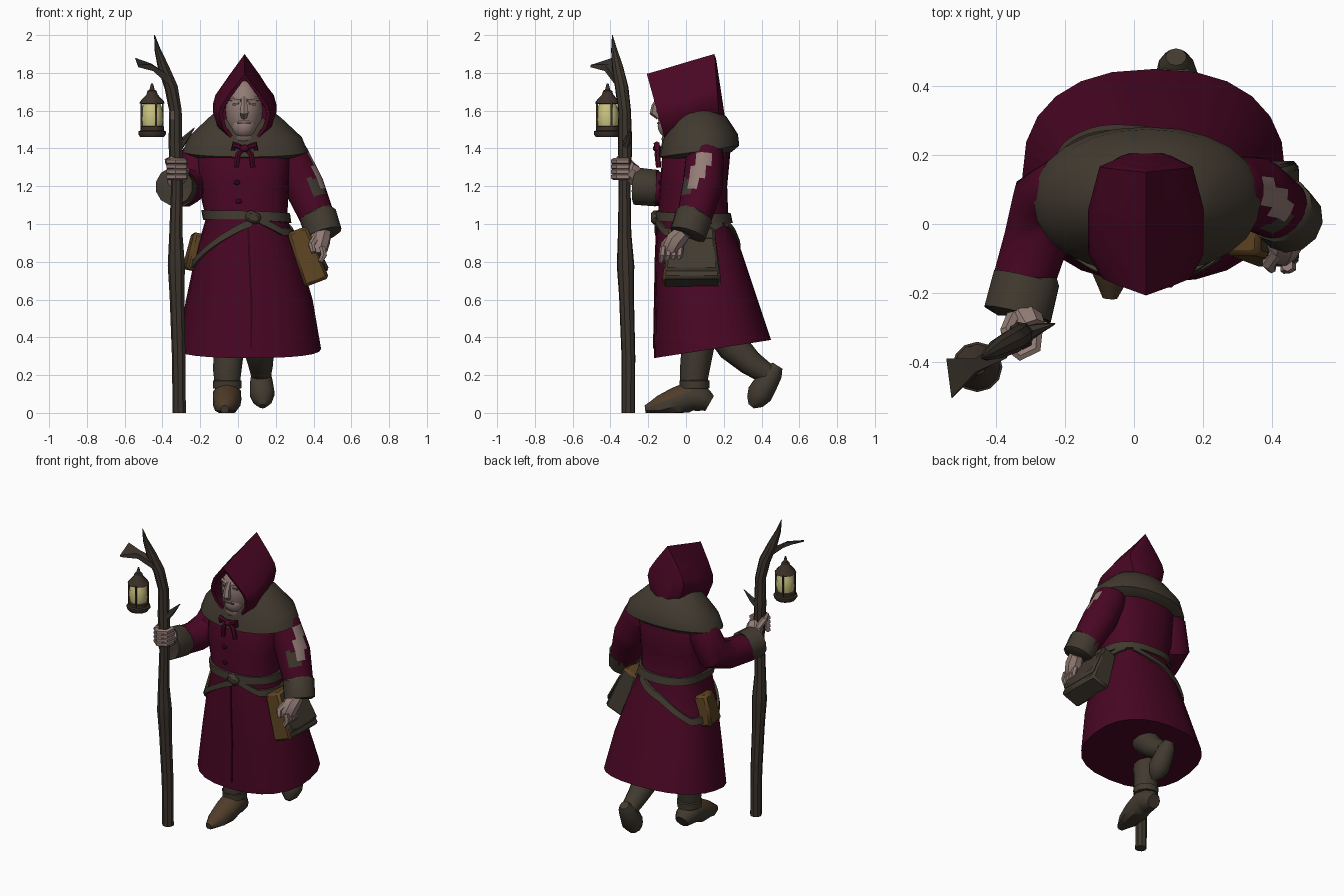
import bpy, bmesh, math
from mathutils import Vector, Matrix, Euler

cube = bpy.data.objects.get("Cube")
if cube:
    bpy.data.objects.remove(cube)


def material(name, r, g, b):
    m = bpy.data.materials.new(name)
    m.use_nodes = True
    m.diffuse_color = (r, g, b, 1)
    m.node_tree.nodes["Principled BSDF"].inputs["Base Color"].default_value = (r, g, b, 1)
    return m


MAROON = material("maroon cloth", .066, .002, .017)
SEAM = material("dark maroon seam", .028, .001, .008)
TAUPE = material("taupe wool", .053, .042, .029)
BARK = material("bark", .046, .035, .026)
SKIN = material("skin", .29, .2, .178)
SHADE = material("face crease", .13, .085, .075)
OCHRE = material("ochre leather", .105, .055, .015)
BOOT = material("boot brown", .08, .046, .022)
GLOW = material("lantern glow", .6, .56, .22)
METAL = material("dark metal", .045, .03, .022)
parts = []


def finish(name, bm, mats, rule=None):
    """Turn a bmesh into a named object; rule picks a material slot per face."""
    bmesh.ops.recalc_face_normals(bm, faces=bm.faces[:])
    bm.normal_update()
    if rule:
        for f in bm.faces:
            f.material_index = rule(f.calc_center_median(), f.normal)
    me = bpy.data.meshes.new(name)
    bm.to_mesh(me)
    bm.free()
    for m in mats:
        me.materials.append(m)
    ob = bpy.data.objects.new(name, me)
    bpy.context.collection.objects.link(ob)
    parts.append(ob)


def skin_rings(name, rings, mats, rule=None, loop=False):
    """Bridge equal rings of points into a surface, capped unless looped."""
    bm = bmesh.new()
    vs = [[bm.verts.new(p) for p in ring] for ring in rings]
    n = len(vs[0])
    for a, b in list(zip(vs, vs[1:])) + ([(vs[-1], vs[0])] if loop else []):
        for i in range(n):
            j = (i + 1) % n
            bm.faces.new((a[i], a[j], b[j], b[i]))
    if not loop:
        bm.faces.new(vs[0])
        bm.faces.new(vs[-1])
    finish(name, bm, mats, rule)


def tube(name, path, mat, n=8, cuts=1, rule=None, extra=(), grounded=False):
    """Round limb through (x, y, z, radius) stations."""
    st = []
    for a, b in zip(path, path[1:]):
        st += [tuple(p + (q - p) * k / cuts for p, q in zip(a, b)) for k in range(cuts)]
    st.append(path[-1])
    pts = [Vector(s[:3]) for s in st]
    u, rings = None, []
    for i, p in enumerate(pts):
        t = (pts[min(i + 1, len(pts) - 1)] - pts[max(i - 1, 0)]).normalized()
        if u is None:
            u = Vector((1, 0, 0)) if abs(t.x) < .9 else Vector((0, 1, 0))
        u = (u - t * u.dot(t)).normalized()
        v = t.cross(u)
        ring = []
        for k in range(n):
            a = math.tau * (k + .5) / n
            q = p + (u * math.cos(a) + v * math.sin(a)) * st[i][3]
            if grounded:
                q.z = max(q.z, 0)
            ring.append(q)
        rings.append(ring)
    skin_rings(name, rings, [mat, *extra], rule)


def oval(cx, cy, z, rx, ry, slope=0, n=24, power=.85):
    ring = []
    for k in range(n):
        a = math.tau * k / n
        c, s = math.cos(a), math.sin(a)
        y = math.copysign(abs(s) ** power, s) * ry
        ring.append(Vector((cx + math.copysign(abs(c) ** power, c) * rx, cy + y, z + slope * y)))
    return ring


def block(name, center, size, rot, mats, taper=1, rule=None, bevel=.015):
    """Bevelled box, narrowed at the top by taper."""
    bm = bmesh.new()
    bmesh.ops.create_cube(bm, size=1)
    for v in bm.verts:
        k = taper if v.co.z > 0 else 1
        v.co = Vector((v.co.x * size[0] * k, v.co.y * size[1] * k, v.co.z * size[2]))
    if bevel:
        bmesh.ops.bevel(bm, geom=bm.edges[:], offset=bevel, segments=1, affect='EDGES')
    bm.transform(Matrix.Translation(center) @ Euler(rot).to_matrix().to_4x4())
    finish(name, bm, mats, rule)


def ball(name, center, size, mat):
    bm = bmesh.new()
    bmesh.ops.create_uvsphere(bm, u_segments=14, v_segments=10, radius=1)
    bm.transform(Matrix.Translation(center) @ Matrix.Diagonal((*size, 1)))
    finish(name, bm, [mat])


# Robe: flared skirt, waist, chest (cx, cy, z, rx, ry, slope)
ROBE = [(.058, .14, .338, .382, .31, .155), (.06, .105, .6, .335, .27, .05), (.05, .068, .85, .272, .228, 0),
        (.045, .037, 1.03, .215, .187, 0), (.03, .04, 1.2, .24, .178, 0), (.03, .055, 1.38, .25, .18, 0),
        (.035, .06, 1.5, .17, .11, 0)]
skin_rings("robe", [oval(*r) for r in ROBE], [MAROON])


def robe_point(deg, z, off=0):
    for a, b in zip(ROBE, ROBE[1:]):
        if z <= b[2]:
            break
    t = (z - a[2]) / (b[2] - a[2])
    cx, cy, _, rx, ry, _ = (p + (q - p) * t for p, q in zip(a, b))
    c, s = math.cos(math.radians(deg)), math.sin(math.radians(deg))
    return Vector((cx + math.copysign(abs(c) ** .85, c) * (rx + off),
                   cy + math.copysign(abs(s) ** .85, s) * (ry + off), z))


def strap(name, stations, width, mat, loop=False):
    """Flat band wrapped on the robe through (angle, height) stations."""
    rings = []
    for (a0, z0), (a1, z1) in zip(stations, stations[1:]):
        for k in range(8):
            a, z = a0 + (a1 - a0) * k / 8, z0 + (z1 - z0) * k / 8
            rings.append([robe_point(a, z + dz * width / 2, off)
                          for dz, off in ((-1, -.01), (-1, .014), (1, .014), (1, -.01))])
    skin_rings(name, rings, [mat], loop=loop)


# Belts, seam, buttons and buckle
strap("waist_belt", [(-90, 1.045), (0, 1.03), (90, 1.03), (180, 1.05), (270, 1.045)], .05, TAUPE, True)
strap("sagging_belt", [(-85, 1.01), (-120, .92), (-165, .79), (-215, .8), (-260, .92), (-310, 1.02)], .04, TAUPE)
strap("bag_strap", [(-80, 1.03), (-45, .96), (0, .95), (50, 1.02)], .04, TAUPE)
block("belt_knot", (.08, -.165, 1.035), (.08, .04, .06), (0, .4, 0), [TAUPE])
tube("front_seam", [(*robe_point(-89, z), .007) for z in (.34, .6, .85, 1.01)], SEAM, 4)
for z in (1.12, 1.22):
    ball("button", robe_point(-96, z, .002), (.018, .008, .013), SEAM)

# Shoulder cape
CAPE = [(.038, .07, 1.36, .28, .17, .12), (.038, .07, 1.385, .33, .212, .14), (.038, .075, 1.46, .3, .2, .08),
        (.036, .07, 1.56, .195, .145, .05), (.035, .05, 1.62, .12, .1, 0)]
skin_rings("shoulder_cape", [oval(*c, power=.93) for c in CAPE], [TAUPE])

# Hood: pointed sections from the recessed opening to the high back
HALF = [(0, 1), (.3, .86), (.6, .72), (.92, .55), (1, .43), (.85, .24), (.5, .08), (0, 0)]
outline = HALF + [(-u, v) for u, v in HALF[-2:0:-1]]


def hood_ring(y, tilt, half, bottom, top):
    return [(.035 + u * half, y - tilt * (v - .5), bottom + v * (top - bottom)) for u, v in outline]


skin_rings("hood", [hood_ring(-.06, .04, .115, 1.43, 1.77), hood_ring(-.15, .1, .115, 1.435, 1.77),
                    hood_ring(-.155, .105, .135, 1.415, 1.795), hood_ring(-.09, .06, .168, 1.42, 1.82),
                    hood_ring(.04, .02, .168, 1.46, 1.865), hood_ring(.165, .03, .135, 1.5, 1.9),
                    hood_ring(.185, .05, .085, 1.54, 1.87)], [MAROON])

# Face
ball("head", (.032, -.035, 1.605), (.1, .12, .165), SKIN)
tube("nose", [(.032, -.138, 1.67, .014), (.032, -.162, 1.625, .02), (.032, -.168, 1.59, .026), (.032, -.143, 1.565, .016)],
     SKIN, 6)
ball("jaw", (.032, -.08, 1.52), (.066, .07, .07), SKIN)
ball("throat", (.032, -.07, 1.45), (.07, .06, .035), SHADE)
block("mouth", (.032, -.147, 1.533), (.07, .012, .009), (0, 0, 0), [SHADE], bevel=0)
for s in (-1, 1):
    block("eye", (.032 + s * .043, -.138, 1.635), (.035, .014, .012), (0, s * .15, s * .3), [SHADE], bevel=0)
    tube("brow", [(.032 + s * .015, -.142, 1.655, .011), (.032 + s * .075, -.11, 1.662, .012)], SKIN, 6)
    # Collar tie
    tube("tie_end", [(.035, -.145, 1.41, .014), (.035 + s * .035, -.152, 1.37, .015), (.035 + s * .045, -.145, 1.3, .014)],
         MAROON, 6)
    tube("tie_loop", [(.035, -.15, 1.4, .012), (.035 + s * .06, -.155, 1.42, .018), (.035 + s * .06, -.15, 1.39, .012)],
         MAROON, 6)
ball("tie_knot", (.035, -.155, 1.4), (.025, .02, .02), MAROON)


# Sleeves and cuffs, with worn patches on the left sleeve
def worn(c, n):
    middle = .07 + (c.z - 1.29) * .35
    if n.x > .3 and 1.2 < c.z < 1.375 and abs(c.y - middle) < .025 + (c.z - 1.2) * .14:
        return 1
    return 2 if n.x > .1 and 1.15 < c.z < 1.24 and c.y < .03 else 0


tube("left_sleeve", [(.22, .1, 1.42, .075), (.275, .1, 1.36, .1), (.35, .088, 1.2, .107), (.435, .035, 1.0, .089)],
     MAROON, 22, 7, worn, (SKIN, TAUPE))
tube("left_cuff", [(.42, .045, 1.05, .085), (.423, .042, 1.045, .1), (.455, .01, .945, .098), (.456, .008, .94, .07)], TAUPE, 12)
tube("right_sleeve", [(-.15, .1, 1.42, .08), (-.2, .1, 1.36, .1), (-.25, .065, 1.22, .108),
                      (-.285, -.05, 1.185, .097), (-.325, -.18, 1.185, .092)], MAROON, 12)
tube("right_cuff", [(-.312, -.155, 1.19, .09), (-.312, -.158, 1.19, .1), (-.338, -.262, 1.2, .102),
                    (-.338, -.265, 1.2, .06)], TAUPE, 12)

# Left hand, hanging
tube("left_palm", [(.45, -.01, .96, .045), (.437, -.05, .92, .055), (.425, -.075, .87, .052), (.425, -.085, .84, .035)], SKIN, 8)
for i in range(4):
    y = -.12 + i * .03
    tube("left_finger", [(.445, y, .88, .018), (.455, y - .005, .835, .018), (.435, y - .012, .8, .013)], SKIN, 6)
tube("left_thumb", [(.415, -.08, .93, .02), (.39, -.115, .89, .02), (.4, -.13, .85, .014)], SKIN, 6)

# Right hand, gripping
tube("right_wrist", [(-.335, -.24, 1.22, .045), (-.315, -.285, 1.27, .054), (-.3, -.31, 1.29, .047)], SKIN, 8)
for i in range(4):
    z = 1.25 + i * .027
    tube("right_finger", [(-.28, -.3, z, .018), (-.285, -.36, z, .018), (-.33, -.382, z, .018), (-.37, -.35, z, .016)], SKIN, 6)
tube("right_thumb", [(-.35, -.27, 1.29, .022), (-.37, -.31, 1.335, .02), (-.35, -.365, 1.345, .015)], SKIN, 6)

# Staff with a pale scar, a forked blunt branch and a spur
tube("staff", [(-.31, -.305, 0, .036), (-.313, -.305, .3, .037), (-.322, -.315, .62, .04), (-.325, -.32, .78, .047),
               (-.328, -.325, .95, .036), (-.322, -.325, 1.2, .032), (-.33, -.322, 1.42, .038), (-.33, -.325, 1.6, .034),
               (-.352, -.34, 1.72, .036), (-.395, -.362, 1.83, .03), (-.425, -.38, 1.92, .017), (-.442, -.39, 2.0, .002)],
     BARK, 9, 4, lambda c, n: 1 if n.x < -.5 and n.y < 0 and 1.55 < c.z < 1.63 else 0, (SHADE,))
skin_rings("staff_branch", [
    [(-.37, -.33, 1.79), (-.37, -.39, 1.79), (-.36, -.37, 1.73), (-.36, -.33, 1.73)],
    [(-.46, -.39, 1.85), (-.46, -.43, 1.845), (-.45, -.43, 1.81), (-.45, -.39, 1.81)],
    [(-.545, -.39, 1.88), (-.53, -.505, 1.842), (-.528, -.505, 1.83), (-.54, -.39, 1.865)]], [BARK])
tube("staff_spur", [(-.325, -.325, 1.4, .028), (-.28, -.305, 1.45, .018), (-.23, -.29, 1.51, .002)], BARK, 6)

# Lantern
LX, LY = -.455, -.415


def turned(name, profile, mat):
    skin_rings(name, [oval(LX, LY, z, r, r, 0, 12, 1) for z, r in profile], [mat])


turned("lantern_base", [(1.46, .062), (1.475, .073), (1.49, .073), (1.495, .062), (1.515, .062), (1.52, .05)], METAL)
turned("lantern_glass", [(1.515, .052), (1.55, .06), (1.6, .056), (1.64, .044)], GLOW)
turned("lantern_roof", [(1.635, .05), (1.638, .067), (1.65, .062), (1.685, .03), (1.705, .024), (1.71, .014), (1.745, .005)],
       METAL)
for k in range(4):
    a = math.tau * k / 4 + .35
    x, y = LX + math.cos(a) * .06, LY + math.sin(a) * .06
    tube("lantern_bar", [(x, y, 1.5, .007), (x, y, 1.645, .007)], METAL, 4)

# Shoulder bag and hip pouch
block("bag", (.365, .03, .83), (.14, .31, .3), (0, -.36, 0), [TAUPE, OCHRE], .78,
      lambda c, n: 1 if n.y < -.5 or n.z > .6 else 0)
block("bag_flap", (.428, .03, .84), (.03, .29, .2), (0, -.46, 0), [TAUPE], .86)
block("hip_pouch", (-.215, .09, .85), (.11, .15, .2), (0, .2, .15), [OCHRE], .8)

# Legs and boots
tube("front_leg", [(-.04, .08, .46, .09), (-.05, .06, .33, .085), (-.057, .045, .22, .078), (-.057, .04, .15, .07)], TAUPE, 10)
tube("front_boot", [(-.055, .125, .05, .045), (-.055, .09, .07, .065), (-.057, .03, .09, .078), (-.06, -.05, .06, .076),
                    (-.065, -.14, .03, .06), (-.07, -.215, .018, .022)], TAUPE, 10, 2,
     lambda c, n: 1 if c.y < .04 and n.z > .05 else 0, (BOOT,), True)
tube("front_boot_top", [(-.057, .045, .13, .078), (-.057, .045, .17, .08), (-.057, .045, .175, .07)], TAUPE, 10)
tube("back_leg", [(.1, .17, .46, .085), (.11, .25, .35, .085), (.12, .34, .265, .068), (.122, .43, .205, .055)], TAUPE, 10)
tube("back_boot", [(.122, .485, .25, .03), (.122, .462, .215, .052), (.124, .42, .15, .064), (.128, .39, .1, .068),
                   (.13, .365, .06, .05), (.13, .345, .035, .018)], TAUPE, 10)

# Soft shading with creases kept sharp
bpy.ops.object.select_all(action='DESELECT')
for ob in parts:
    ob.select_set(True)
bpy.context.view_layer.objects.active = parts[0]
bpy.ops.object.shade_smooth_by_angle(angle=math.radians(38))
